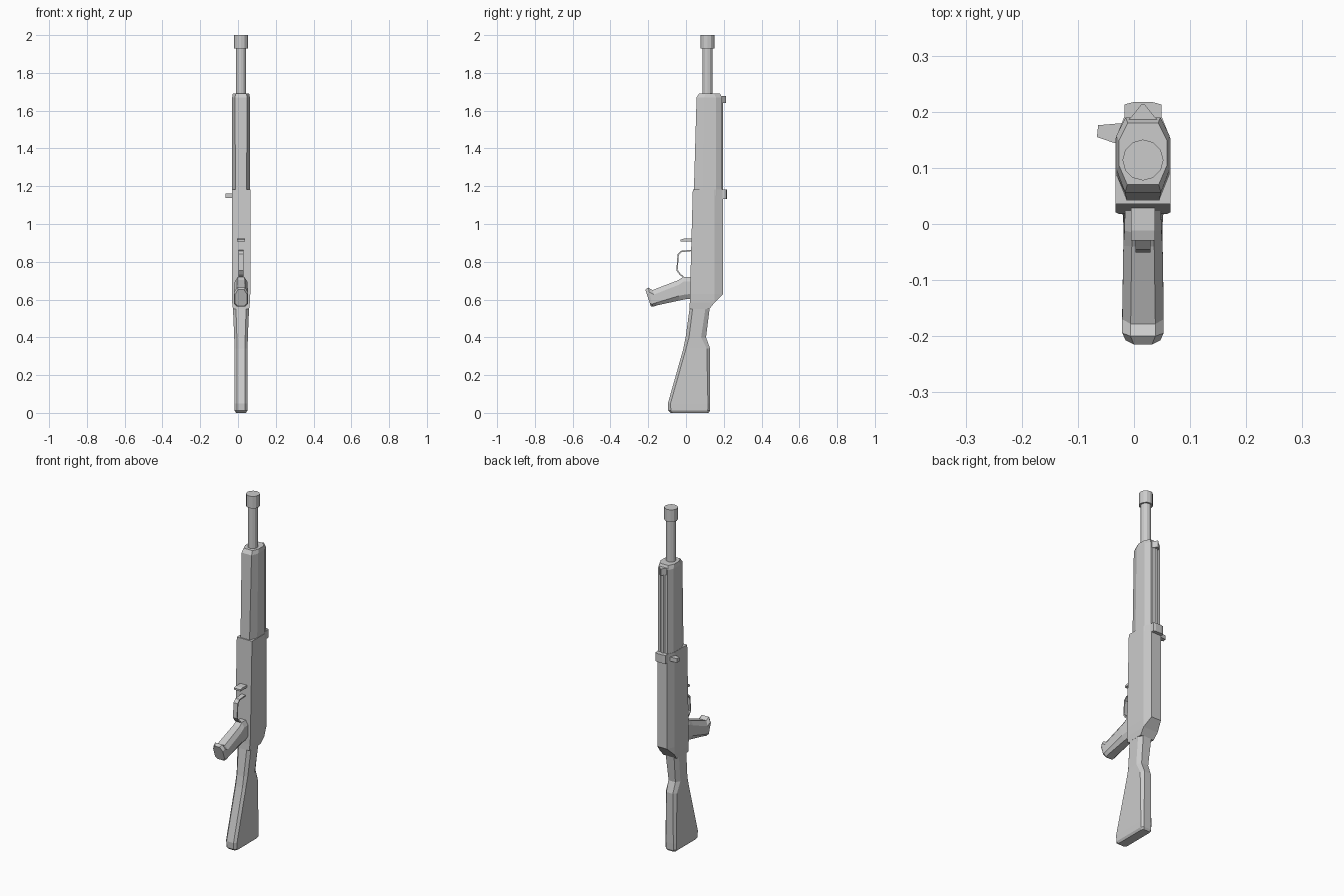
import bpy, bmesh, math
from mathutils import Vector

CX = 0.016  # centre plane of the rifle


def finish(name, bm):
    bmesh.ops.remove_doubles(bm, verts=bm.verts, dist=0.0002)
    bmesh.ops.recalc_face_normals(bm, faces=bm.faces)
    me = bpy.data.meshes.new(name)
    bm.to_mesh(me)
    bm.free()
    ob = bpy.data.objects.new(name, me)
    bpy.context.collection.objects.link(ob)
    return ob


def loft(name, sections):
    """Each section: front (y,z), rear (y,z), half width, front chamfer (x,y), rear chamfer (x,y)."""
    bm = bmesh.new()
    rings = []
    for p0, p1, hw, c0, c1 in sections:
        a, b = Vector(p0), Vector(p1)
        d = (b - a).normalized()
        half = [(hw - c0[0], a), (hw, a + d * c0[1]), (hw, b - d * c1[1]), (hw - c1[0], b)]
        pts = [(CX + x, p) for x, p in half] + [(CX - x, p) for x, p in reversed(half)]
        rings.append([bm.verts.new((x, p.x, p.y)) for x, p in pts])
    for r, s in zip(rings, rings[1:]):
        for i in range(8):
            j = (i + 1) % 8
            bm.faces.new((r[i], r[j], s[j], s[i]))
    bm.faces.new(rings[0])
    bm.faces.new(rings[-1])
    return finish(name, bm)


def level(z, y0, y1, hw, c0, c1):
    return (y0, z), (y1, z), hw, c0, c1


def tube(name, r, z0, z1, y=0.114):
    bpy.ops.mesh.primitive_cylinder_add(vertices=12, radius=r, depth=z1 - z0,
                                        location=(CX, y, (z0 + z1) / 2))
    bpy.context.object.name = name


def prism(name, outline, z0, z1):
    """Extrude an (x,y) outline upwards."""
    bm = bmesh.new()
    f = bm.faces.new([bm.verts.new((x, y, z0)) for x, y in outline])
    ext = bmesh.ops.extrude_face_region(bm, geom=[f])
    bmesh.ops.translate(bm, vec=(0, 0, z1 - z0),
                        verts=[v for v in ext["geom"] if isinstance(v, bmesh.types.BMVert)])
    return finish(name, bm)


NO = (0, 0)

# barrel and muzzle
tube("barrel", 0.027, 1.6, 1.94)
tube("muzzle", 0.0365, 1.93, 2.0)

# handguard
REAR = (0.016, 0.032)
loft("handguard", [
    level(1.15, 0.041, 0.19, 0.047, (0.018, 0.045), REAR),
    level(1.67, 0.056, 0.19, 0.047, (0.015, 0.04), REAR),
    level(1.692, 0.07, 0.18, 0.043, (0.015, 0.035), REAR)])

# receiver, cut at 45 degrees at the lower rear
loft("receiver", [
    level(0.55, 0.018, 0.124, 0.043, NO, NO),
    level(0.585, 0.02, 0.152, 0.047, NO, NO),
    level(0.63, 0.021, 0.197, 0.049, NO, (0.018, 0.045)),
    level(1.182, 0.036, 0.197, 0.049, NO, (0.018, 0.045))])

# stock with narrow wrist
loft("stock", [
    level(0.0, -0.08, 0.12, 0.026, (0.01, 0.012), (0.008, 0.01)),
    level(0.012, -0.094, 0.127, 0.034, (0.012, 0.014), (0.01, 0.012)),
    level(0.05, -0.096, 0.128, 0.035, (0.013, 0.014), (0.011, 0.012)),
    level(0.34, -0.014, 0.128, 0.035, (0.013, 0.014), (0.014, 0.018)),
    level(0.40, -0.002, 0.106, 0.036, (0.014, 0.018), (0.014, 0.026)),
    level(0.56, 0.02, 0.126, 0.043, (0.016, 0.016), (0.016, 0.022))])

# pistol grip
G = (0.015, 0.025)
loft("pistol_grip", [
    ((0.03, 0.72), (0.03, 0.605), 0.032, G, G),
    ((-0.015, 0.72), (0.0, 0.602), 0.033, G, G),
    ((-0.04, 0.703), (-0.035, 0.595), 0.035, G, G),
    ((-0.178, 0.65), (-0.15, 0.57), 0.037, G, (0.015, 0.015)),
    ((-0.2, 0.664), (-0.176, 0.562), 0.037, G, (0.015, 0.015)),
    ((-0.215, 0.652), (-0.186, 0.565), 0.031, G, (0.015, 0.015))])

# trigger guard ribbon
path = [((0.035, 0.864), (0.035, 0.857)), ((-0.027, 0.858), (-0.023, 0.851)),
        ((-0.045, 0.84), (-0.038, 0.836)), ((-0.051, 0.755), (-0.044, 0.757)),
        ((-0.035, 0.732), (-0.031, 0.738)), ((-0.012, 0.715), (-0.012, 0.723))]
loft("trigger_guard", [(a, b, 0.013, NO, NO) for a, b in path])

# magazine catch in front of the guard
loft("catch_lever", [
    ((0.04, 0.922), (0.04, 0.908), 0.021, NO, NO),
    ((-0.012, 0.922), (-0.012, 0.908), 0.021, NO, NO),
    ((-0.029, 0.917), (-0.029, 0.907), 0.021, NO, NO)])

# rear sight block, rail and pointed front sight
prism("rear_sight", [(CX - 0.033, 0.18), (CX + 0.033, 0.18), (CX + 0.033, 0.213),
                     (CX + 0.018, 0.217), (CX - 0.018, 0.217), (CX - 0.033, 0.213)], 1.133, 1.182)
prism("sight_rail", [(CX - 0.02, 0.185), (CX + 0.02, 0.185),
                     (CX + 0.008, 0.196), (CX - 0.008, 0.196)], 1.17, 1.66)
prism("front_sight", [(CX - 0.03, 0.182), (CX + 0.03, 0.182), (CX + 0.02, 0.192),
                      (CX + 0.003, 0.213), (CX - 0.003, 0.213), (CX - 0.02, 0.192)], 1.64, 1.678)

# bolt handle on the left
prism("bolt_handle", [(-0.02, 0.145), (-0.034, 0.144), (-0.066, 0.155),
                      (-0.064, 0.176), (-0.03, 0.179), (-0.015, 0.179)], 1.138, 1.162)
